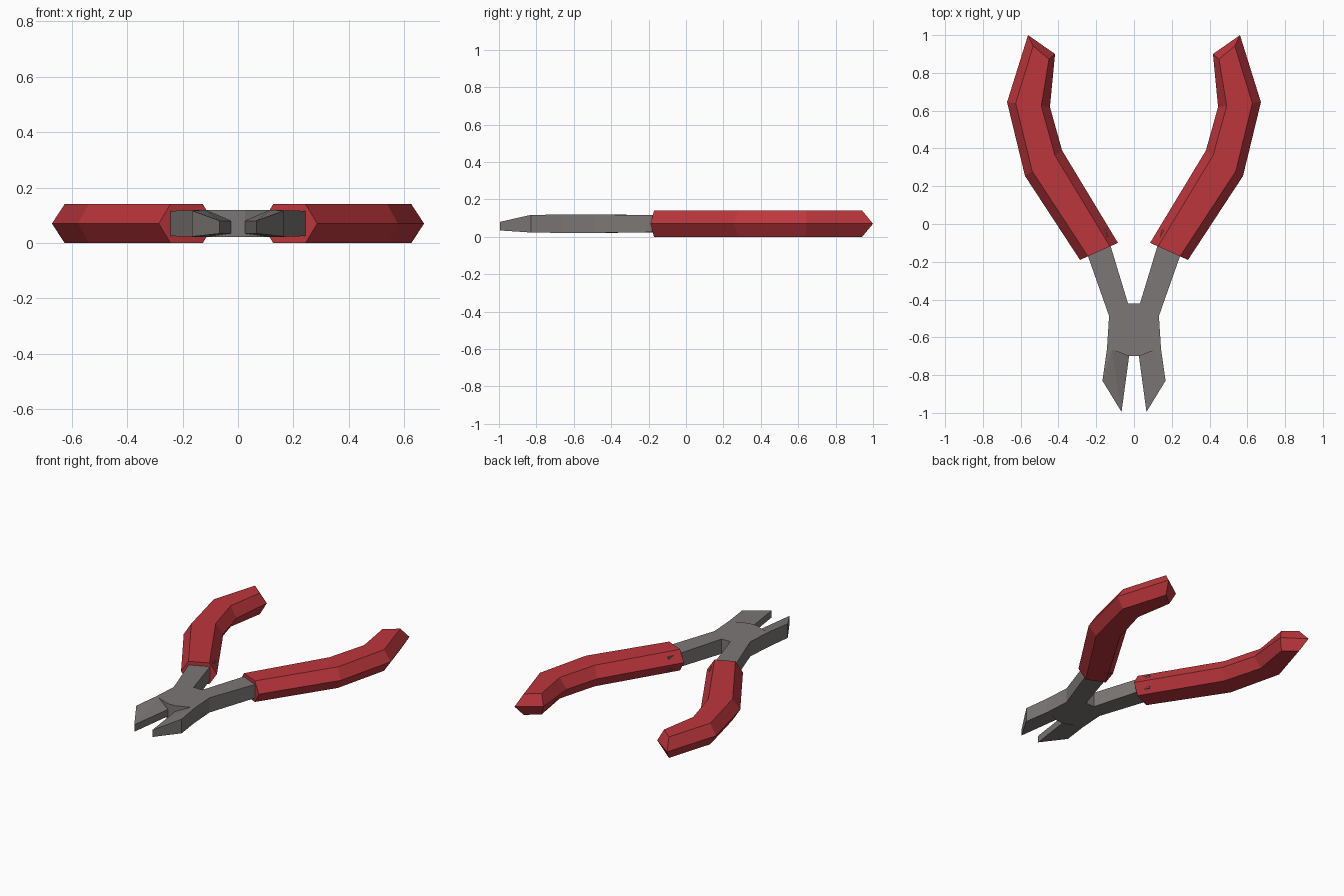
import bpy, bmesh
from mathutils import Vector

cube = bpy.data.objects.get("Cube")
if cube:
    bpy.data.objects.remove(cube, do_unlink=True)


def make_material(name, color):
    mat = bpy.data.materials.new(name)
    mat.use_nodes = True
    mat.diffuse_color = color
    bsdf = mat.node_tree.nodes["Principled BSDF"]
    bsdf.inputs["Base Color"].default_value = color
    return mat


RED = make_material("red grip", (0.50, 0.037, 0.046, 1))
STEEL = make_material("grey steel", (0.20, 0.185, 0.18, 1))
MID = 0.07


def finish(name, bm, mat):
    bmesh.ops.recalc_face_normals(bm, faces=bm.faces[:])
    mesh = bpy.data.meshes.new(name)
    bm.to_mesh(mesh)
    bm.free()
    mesh.materials.append(mat)
    obj = bpy.data.objects.new(name, mesh)
    bpy.context.collection.objects.link(obj)
    return obj


def slab(name, points, mat, fan=False):
    """Closed outline of (x, y, bottom, top) points joined by side walls."""
    bm = bmesh.new()
    low = [bm.verts.new((x, y, b)) for x, y, b, t in points]
    high = [bm.verts.new((x, y, t)) for x, y, b, t in points]
    n = len(points)
    for ring in (low, high):
        if fan:
            for i in range(1, n - 1):
                bm.faces.new((ring[0], ring[i], ring[i + 1]))
        else:
            bm.faces.new(ring)
    for i in range(n):
        j = (i + 1) % n
        bm.faces.new((low[i], low[j], high[j], high[i]))
    return finish(name, bm, mat)


def grip(name, side):
    """Six-sided sleeve lofted through bent sections, with a wedge end."""
    outer = [(.286, -.19), (.577, .254), (.672, .645), (.561, 1.0)]
    inner = [(.085, -.10), (.381, .39), (.445, .62), (.418, .90)]
    bm = bmesh.new()
    rings = []
    for k, (o, i) in enumerate(zip(outer, inner)):
        o, i = Vector(o), Vector(i)
        inset = (i - o).normalized() * 0.046
        top_o, top_i = o + inset, i - inset
        if k == 3:
            top_o, top_i = Vector((.534, .942)), Vector((.45, .873))
        section = [(o, MID), (top_o, 2 * MID), (top_i, 2 * MID),
                   (i, MID), (top_i, 0), (top_o, 0)]
        rings.append([bm.verts.new((side * p.x, p.y, z)) for p, z in section])
    for a, b in zip(rings, rings[1:]):
        for i in range(6):
            j = (i + 1) % 6
            bm.faces.new((a[i], a[j], b[j], b[i]))
    bm.faces.new(rings[0])
    end = rings[-1]
    bm.faces.new(end[0:4])
    bm.faces.new((end[3], end[4], end[5], end[0]))
    return finish(name, bm, RED)


LOW, HIGH = 0.021, 0.119

# Pivot body with both arms reaching into the grips
half = [(.032, -.42, LOW, HIGH), (.15, -.03, .026, .115),
        (.272, -.09, .026, .115), (.132, -.487, LOW, HIGH),
        (.143, -.66, LOW, HIGH), (.117, -.665, LOW, HIGH),
        (.026, -.70, LOW, HIGH)]
mirrored = [(-x, y, b, t) for x, y, b, t in reversed(half)]
slab("pivot_body", half + mirrored, STEEL)

# Jaws thin toward the cutting edge and tip
jaw = [(.117, -.665, LOW, HIGH), (.026, -.70, .034, .08),
       (.066, -.995, .034, .08), (.167, -.83, .023, .117),
       (.143, -.66, LOW, HIGH)]
for label, side in (("left", 1), ("right", -1)):
    slab(label + "_jaw", [(side * x, y, b, t) for x, y, b, t in jaw], STEEL, fan=True)
    grip(label + "_grip", side)
